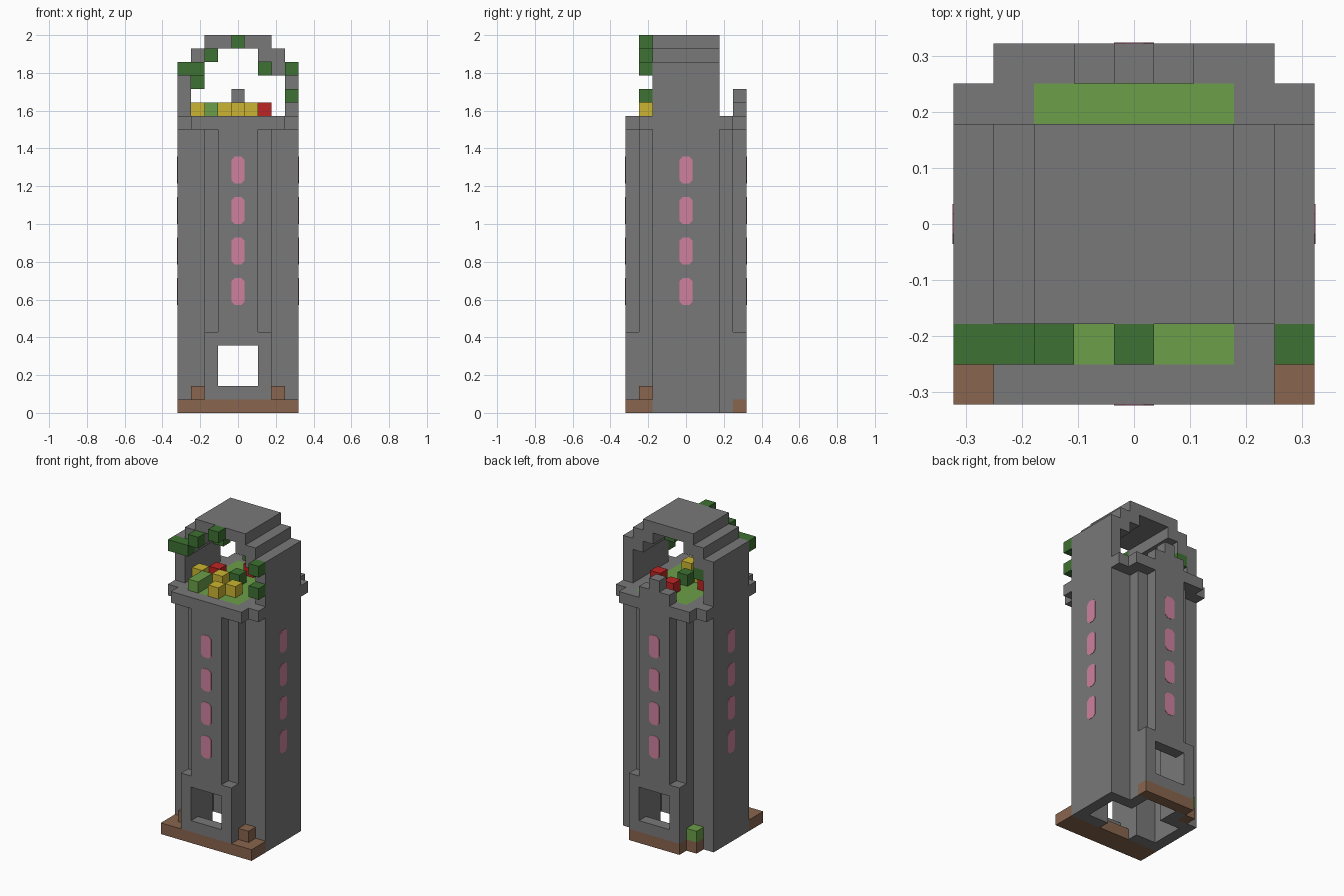
import bpy, bmesh, math
from mathutils import Matrix, Vector

if "Cube" in bpy.data.objects:
    bpy.data.objects.remove(bpy.data.objects["Cube"], do_unlink=True)

U = 2 / 28      # size of one block
N = 9           # footprint in blocks


def material(name, rgb):
    m = bpy.data.materials.new(name)
    m.use_nodes = True
    m.diffuse_color = (*rgb, 1)
    m.node_tree.nodes["Principled BSDF"].inputs["Base Color"].default_value = (*rgb, 1)
    return m


STONE = material("stone_gray", (0.19, 0.19, 0.19))
SOIL = material("soil_brown", (0.25, 0.13, 0.075))
LEAF = material("leaf_dark_green", (0.048, 0.165, 0.032))
GRASS = material("grass_green", (0.15, 0.35, 0.065))
YELLOW = material("petal_yellow", (0.60, 0.46, 0.032))
RED = material("petal_red", (0.52, 0.018, 0.018))
PINK = material("window_pink", (0.62, 0.22, 0.34))


def finish(name, bm, mat):
    bmesh.ops.recalc_face_normals(bm, faces=bm.faces[:])
    me = bpy.data.meshes.new(name)
    bm.to_mesh(me)
    bm.free()
    me.materials.append(mat)
    ob = bpy.data.objects.new(name, me)
    bpy.context.collection.objects.link(ob)
    return ob


def blocks(name, mat, boxes, flip_x=False, flip_y=False):
    """Boxes as (x range, y range, z range) in block units, optionally mirrored."""
    bm = bmesh.new()
    for xr, yr, zr in boxes:
        xs = {xr, (N - xr[1], N - xr[0])} if flip_x else {xr}
        ys = {yr, (N - yr[1], N - yr[0])} if flip_y else {yr}
        for x in sorted(xs):
            for y in sorted(ys):
                size = [r[1] - r[0] for r in (x, y, zr)]
                mid = Vector((sum(x) - N, sum(y) - N, sum(zr))) / 2
                mat4 = Matrix.Translation(mid * U) @ Matrix.Diagonal((*[s * U for s in size], 1))
                bmesh.ops.create_cube(bm, size=1, matrix=mat4)
    return finish(name, bm, mat)


def cells(name, mat, spots):
    """Single blocks at grid positions."""
    return blocks(name, mat, [tuple((c, c + 1) for c in s) for s in spots])


# Hollow tower: side walls, corner returns and stepped piers
blocks("side_walls", STONE, [((0, 1), (2, 7), (0, 26))], flip_x=True)
blocks("corner_returns", STONE, [((1, 3), (2, 3), (0, 21))], True, True)
blocks("inner_piers", STONE, [((2, 3), (1, 2), (1, 21))], True, True)
blocks("back_pier_feet", STONE, [((2, 3), (7, 8), (0, 1))], flip_x=True)

# Front and back panels with a square opening near the ground
blocks("panels", STONE, [((3, 6), (0, 1), (6, 21))], flip_y=True)
blocks("opening_frames", STONE, [
    ((2, 3), (0, 1), (1, 6)),
    ((3, 6), (0, 1), (1, 2)),
    ((3, 6), (0, 1), (5, 6)),
], True, True)

# Balcony ledge around the planted floor
blocks("ledge", STONE, [
    ((1, 8), (0, 1), (21, 22)),
    ((0, 2), (1, 2), (21, 22)),
    ((1, 2), (2, 7), (21, 22)),
], True, True)
blocks("grass_floor", GRASS, [((2, 7), (1, 8), (21, 22))])
blocks("back_parapet", STONE, [((3, 6), (8, 9), (22, 23)), ((4, 5), (8, 9), (23, 24))])

# Stepped vault over the balcony
blocks("vault", STONE, [
    ((1, 2), (2, 7), (25, 26)),
    ((1, 3), (2, 7), (26, 27)),
    ((2, 7), (2, 7), (27, 28)),
], flip_x=True)

# Ground pieces
blocks("front_base", SOIL, [((0, 9), (0, 2), (0, 1)), ((1, 2), (1, 2), (1, 2))], flip_x=True)
blocks("back_base", SOIL, [((2, 7), (8, 9), (0, 1)), ((1, 2), (7, 8), (0, 1))])
cells("grass_tuft", GRASS, [(1, 7, 1)])

# Planting on the balcony and leaves hanging from the vault
cells("hanging_leaves", LEAF, [
    (0, 1, 25), (1, 1, 25), (2, 1, 26), (4, 1, 27), (8, 1, 25), (8, 1, 23),
    (6, 3, 25), (1, 6, 24),
])
cells("floor_bush", LEAF, [(4, 4, 22)])
cells("grass_mound", GRASS, [(2, 1, 22), (2, 2, 22)])
cells("yellow_flowers", YELLOW, [(1, 3, 22), (3, 3, 22), (4, 1, 22), (5, 2, 22)])
cells("red_flowers", RED, [(2, 4, 22), (4, 6, 22), (6, 5, 22)])

# Windows: thin plates with clipped corners, four per side
bm = bmesh.new()
c = 0.25
outline = [(0.5, 1 - c), (0.5 - c, 1), (c - 0.5, 1), (-0.5, 1 - c),
           (-0.5, c - 1), (c - 0.5, -1), (0.5 - c, -1), (0.5, c - 1)]
for side in range(4):
    turn = Matrix.Rotation(side * math.pi / 2, 4, "Z")
    for z in range(9, 19, 3):
        rings = [[bm.verts.new(turn @ Vector((x * U, -N / 2 * U + d, (z + h) * U)))
                  for x, h in outline] for d in (-0.002, 0.002)]
        bm.faces.new(rings[0])
        bm.faces.new(rings[1][::-1])
        for i in range(len(outline)):
            j = (i + 1) % len(outline)
            bm.faces.new((rings[0][i], rings[1][i], rings[1][j], rings[0][j]))
finish("windows", bm, PINK)
